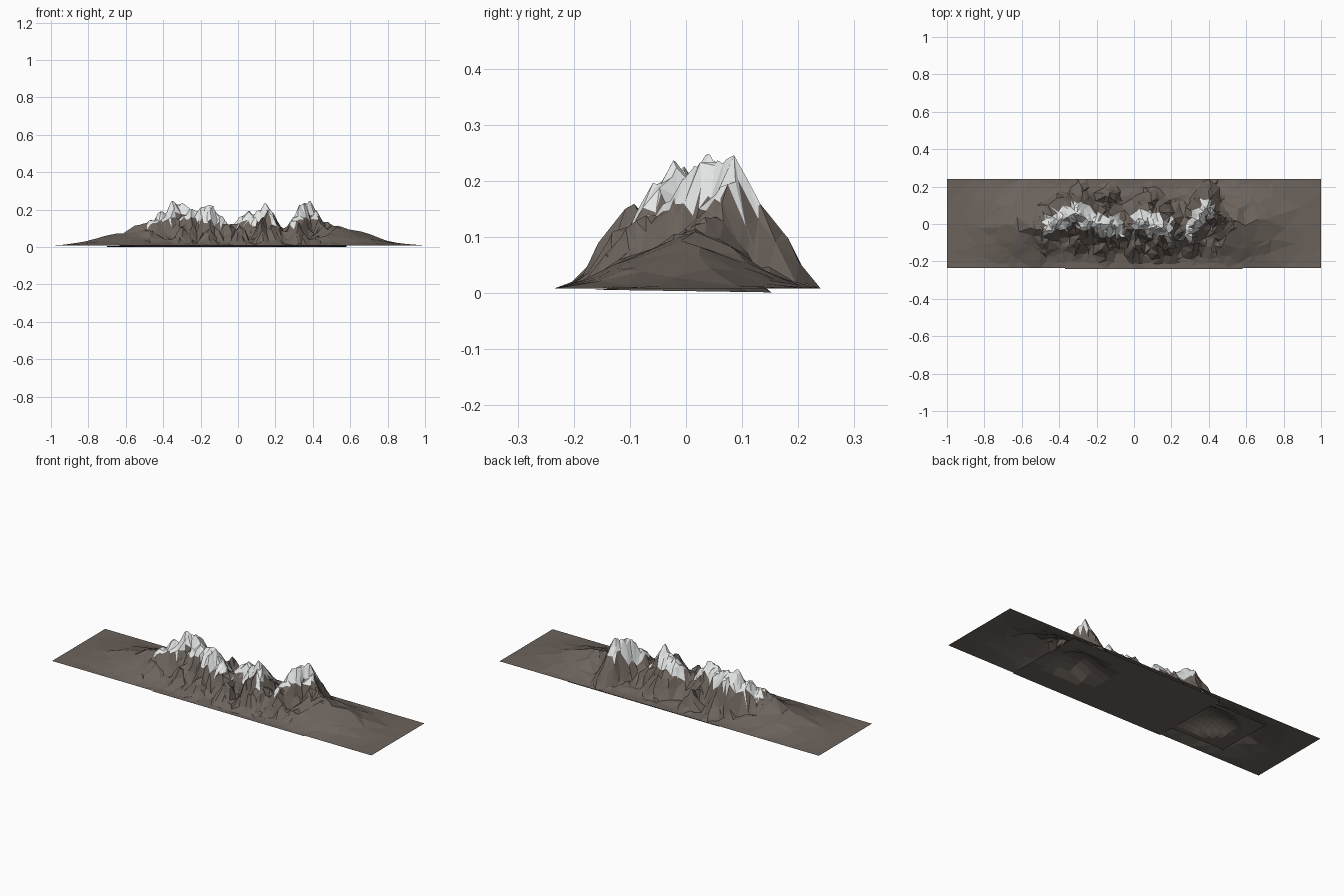
import bpy, bmesh, random
from mathutils import Vector, noise
from mathutils.geometry import delaunay_2d_cdt

random.seed(7)
cube = bpy.data.objects.get("Cube")
if cube:
    bpy.data.objects.remove(cube)


def material(name, colour):
    mat = bpy.data.materials.new(name)
    mat.use_nodes = True
    mat.diffuse_color = colour
    bsdf = next(n for n in mat.node_tree.nodes if n.type == 'BSDF_PRINCIPLED')
    bsdf.inputs["Base Color"].default_value = colour
    bsdf.inputs["Roughness"].default_value = 0.9
    return mat


rock = material("brown rock", (0.15, 0.124, 0.107, 1))
snow = material("snow", (0.78, 0.79, 0.79, 1))

# Skyline height, ridge line position and foothill height along x
SKYLINE = [(-1, .008), (-.8, .035), (-.6, .09), (-.5, .13), (-.43, .18), (-.36, .225),
           (-.31, .245), (-.25, .2), (-.2, .22), (-.13, .215), (-.08, .14), (-.02, .12),
           (.04, .2), (.09, .2), (.16, .245), (.2, .17), (.25, .085), (.3, .16), (.35, .24),
           (.39, .24), (.42, .2), (.46, .14), (.6, .1), (.8, .035), (1, .008)]
RIDGE = [(-1, 0), (-.48, -.02), (-.4, .02), (-.31, .06), (-.24, .02), (-.18, .0), (-.1, -.01),
         (-.02, -.02), (.02, .03), (.1, -.01), (.16, -.025), (.2, -.04), (.29, -.05),
         (.34, .04), (.4, .1), (.5, .02), (1, 0)]
FOOTHILL = [(-1, .008), (-.8, .03), (-.6, .08), (-.48, .11), (-.3, .09), (0, .055),
            (.25, .065), (.46, .12), (.6, .09), (.8, .03), (1, .008)]
# Side buttresses: x, y, height, radius
BUTTRESS = [(.01, -.12, .13, .11), (.13, -.1, .17, .12), (-.16, -.12, .12, .1),
            (-.3, -.08, .13, .1), (-.13, .14, .14, .09), (.1, .12, .14, .09),
            (-.3, .14, .14, .09), (.38, .14, .2, .09), (.32, -.09, .13, .1)]


def along(table, x):
    for (x0, v0), (x1, v1) in zip(table, table[1:]):
        if x <= x1:
            return v0 + (v1 - v0) * (x - x0) / (x1 - x0)
    return table[-1][1]


def height(x, y):
    side = .238
    edge = max(0, 1 - abs(y / side) ** 4) * max(0, 1 - abs(x) ** 12)
    hill = along(FOOTHILL, x) * max(0, 1 - abs(y / side) ** 1.5)
    # Steep crest with gullies cut across the slope
    gully = noise.noise(Vector((x * 16, y * 5, 2)))
    width = .155 + .07 * gully
    d = abs(y - along(RIDGE, x)) / width
    crest = along(SKYLINE, x) * max(0, 1 - d) ** .8
    spur = max(h * max(0, 1 - Vector(((x - bx) * 1.5, y - by)).length / r)
               for bx, by, h, r in BUTTRESS)
    rough = min(1, max(0, (.6 - abs(x)) * 6))
    bump = noise.noise(Vector((x * 30, y * 22, 5))) * .04 * rough
    # Long low ribs run out along the gentle end slopes
    bump += noise.noise(Vector((x * 5, y * 30, 9))) * .016
    z = max(hill * (1 - .35 * rough), crest, spur)
    return min(.247, .008 + edge * max(0, z - .008 + bump * min(1, z / .08)))


# Scattered survey points: sparse on the plain, dense on the peaks
points = []
for i in range(41):
    x = -1 + i / 20
    points += [(x, -.235), (x, .24)]
for i in range(1, 8):
    y = -.235 + .475 * i / 8
    points += [(-1, y), (1, y)]
for spread, count in ((.98, 150), (.75, 180), (.5, 720)):
    for _ in range(count):
        points.append((random.uniform(-spread, spread), random.uniform(-.22, .225)))
for i in range(130):
    x = -.55 + i * 1.1 / 129
    points.append((x, along(RIDGE, x) + random.uniform(-.015, .015)))
    if i % 2:
        points.append((x, along(RIDGE, x) + random.choice((-.04, .04))))

flat, _, tris = delaunay_2d_cdt([Vector(p) for p in points], [], [], 0, 1e-5)[:3]
mesh = bpy.data.meshes.new("mountain_range")
mesh.from_pydata([(p.x, p.y, height(p.x, p.y)) for p in flat], [], tris)
mesh.materials.append(rock)
mesh.materials.append(snow)
bm = bmesh.new()
bm.from_mesh(mesh)
bmesh.ops.recalc_face_normals(bm, faces=bm.faces)
if sum(f.normal.z for f in bm.faces) < 0:
    bmesh.ops.reverse_faces(bm, faces=bm.faces)
# Snow caps on three massifs, with a ragged lower line and bare saddles between
for f in bm.faces:
    c = f.calc_center_median()
    line = .67 * along(SKYLINE, c.x) + .035 * noise.noise(c * 24)
    near = abs(c.y - along(RIDGE, c.x)) < .075
    massif = any(a < c.x < b for a, b in ((-.48, -.06), (-.01, .2), (.275, .43)))
    f.material_index = int(massif and near and c.z > max(line, .1))
    f.smooth = False
bm.to_mesh(mesh)
bm.free()
bpy.context.collection.objects.link(bpy.data.objects.new("mountain_range", mesh))


# Thin sheets lying under the range, each with a low hollow dome
def lower_sheet(name, x0, x1, y0, y1, dome_x, dome_y, rise, reach, cells=12):
    bm = bmesh.new()
    bmesh.ops.create_grid(bm, x_segments=cells, y_segments=cells, size=.5)
    for v in bm.verts:
        x = x0 + (x1 - x0) * (v.co.x + .5)
        y = y0 + (y1 - y0) * (v.co.y + .5)
        r = ((x - dome_x) / reach) ** 2 + ((y - dome_y) / .14) ** 2
        v.co = (x, y, .007 * (.23 - y) / .47 + rise * max(0, 1 - r))
    m = bpy.data.meshes.new(name)
    bm.to_mesh(m)
    bm.free()
    m.materials.append(rock)
    bpy.context.collection.objects.link(bpy.data.objects.new(name, m))


lower_sheet("valley_floor", -.37, .58, -.24, .23, .38, .01, .06, .16)
lower_sheet("west_slope", -.7, -.37, -.15, .18, -.45, .01, .06, .18)
